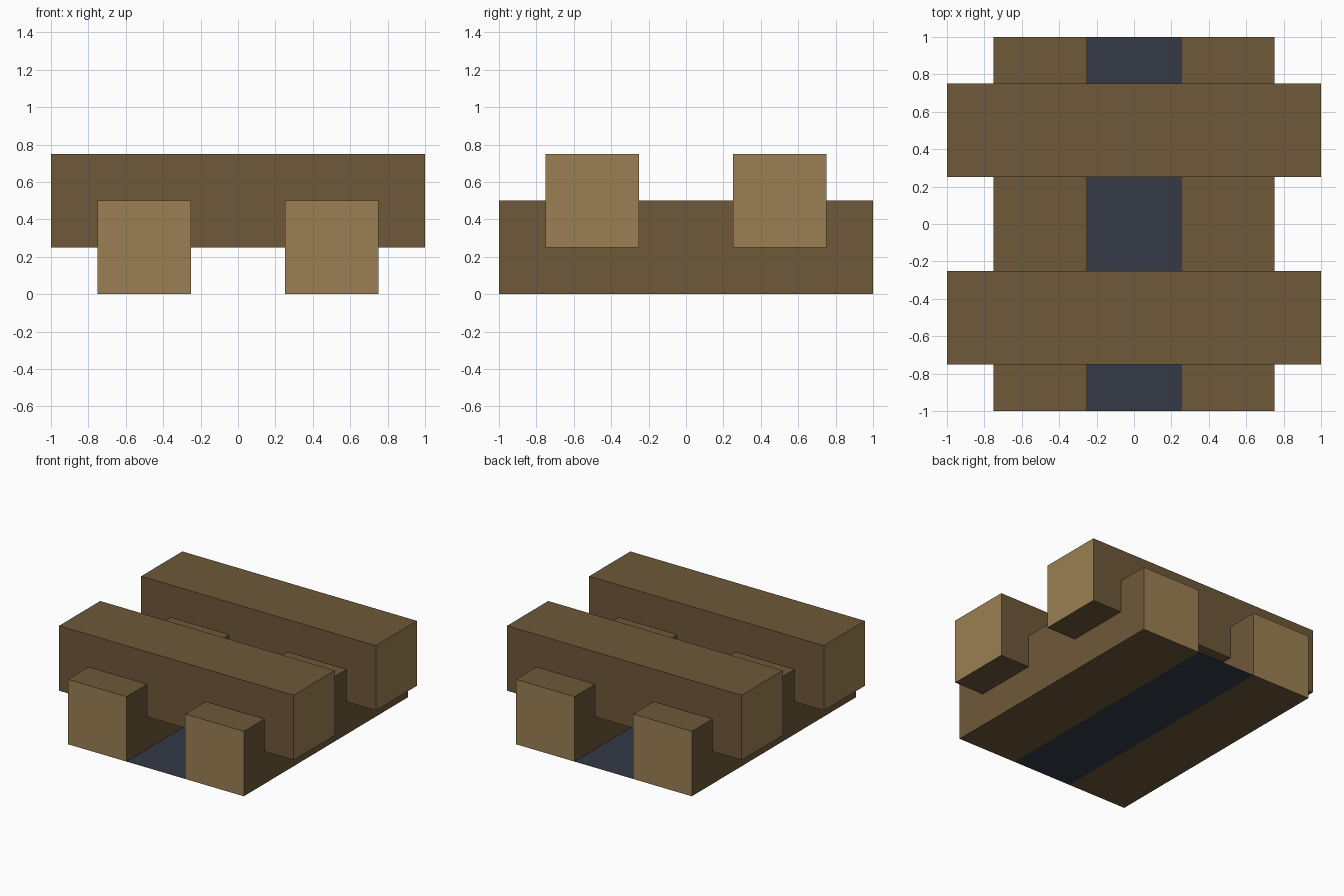
import bpy
import bmesh

if "Cube" in bpy.data.objects:
    bpy.data.objects.remove(bpy.data.objects["Cube"])


def material(name, color):
    m = bpy.data.materials.new(name)
    m.diffuse_color = (*color, 1.0)
    m.use_nodes = True
    m.node_tree.nodes["Principled BSDF"].inputs["Base Color"].default_value = m.diffuse_color
    return m


bark = material("brown bark", (0.156, 0.098, 0.041))
cut_wood = material("light cut wood", (0.328, 0.216, 0.084))
ash = material("dark ash", (0.034, 0.042, 0.061))


def finish(name, bm, mats):
    mesh = bpy.data.meshes.new(name)
    bm.to_mesh(mesh)
    bm.free()
    for m in mats:
        mesh.materials.append(m)
    obj = bpy.data.objects.new(name, mesh)
    bpy.context.collection.objects.link(obj)
    return obj


def log(name, center, axis):
    """Square log, 2 long and 0.5 thick, with pale cut ends along its axis."""
    size = [0.5, 0.5, 0.5]
    size[axis] = 2.0
    bm = bmesh.new()
    bmesh.ops.create_cube(bm, size=1.0)
    bmesh.ops.scale(bm, vec=size, verts=bm.verts)
    bm.normal_update()
    for f in bm.faces:
        f.material_index = 1 if abs(f.normal[axis]) > 0.5 else 0
    obj = finish(name, bm, [bark, cut_wood])
    obj.location = center


# Lower logs run front to back, upper logs rest notched across them
for side, label in ((-1, "left"), (1, "right")):
    log(f"lower_log_{label}", (0.5 * side, 0, 0.25), 1)
for side, label in ((-1, "front"), (1, "back")):
    log(f"upper_log_{label}", (0, 0.5 * side, 0.5), 0)

# Flat ash bed on the ground between the lower logs
bm = bmesh.new()
bmesh.ops.create_grid(bm, x_segments=1, y_segments=1, size=1.0)
bmesh.ops.scale(bm, vec=(0.25, 1.0, 1.0), verts=bm.verts)
finish("ash_bed", bm, [ash])
